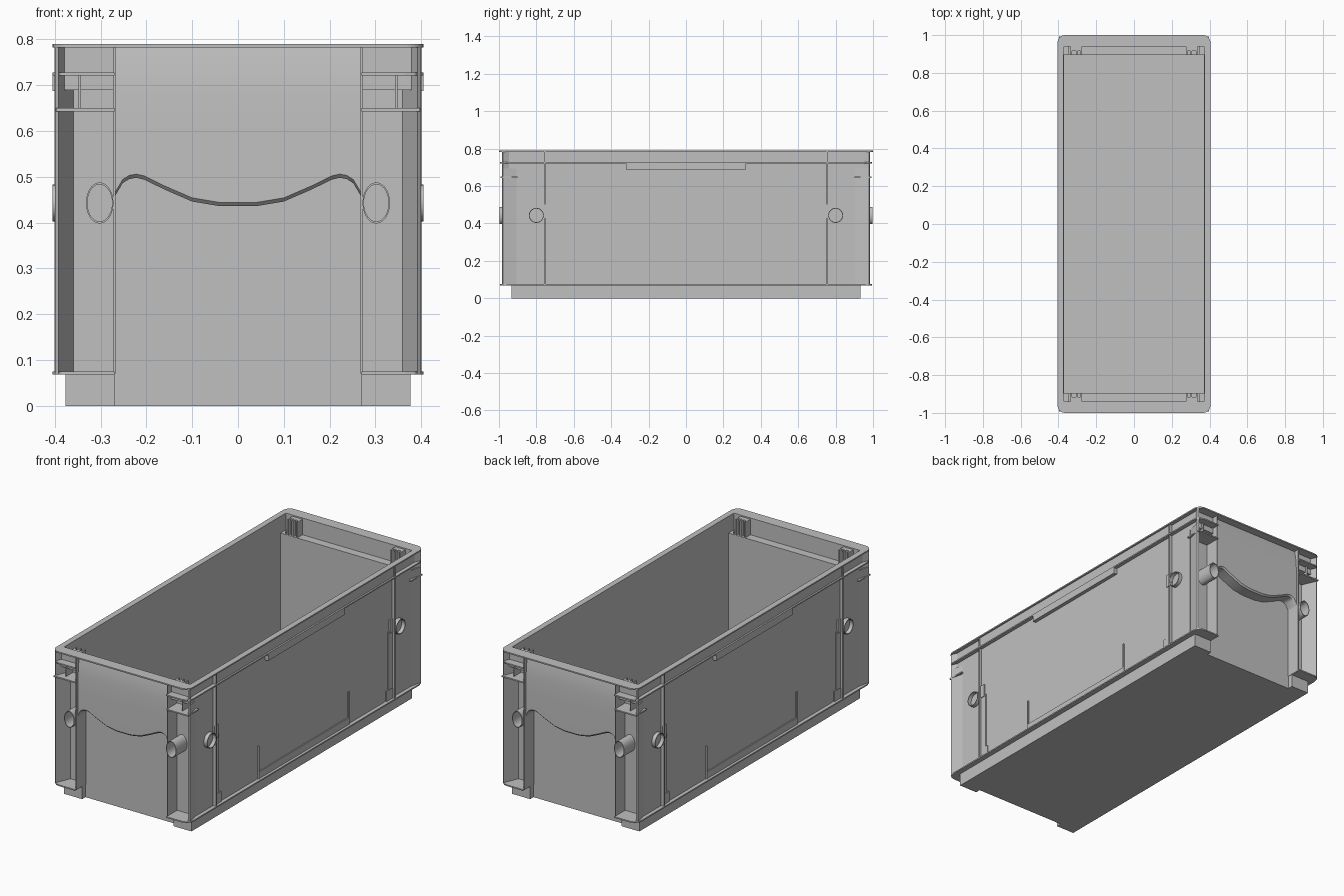
import bpy, bmesh, math

cube = bpy.data.objects.get("Cube")
if cube:
    bpy.data.objects.remove(cube, do_unlink=True)

# Single plastic colour
grey = bpy.data.materials.new("grey_plastic")
grey.use_nodes = True
COL = (0.53, 0.53, 0.53, 1)
grey.diffuse_color = COL
grey.node_tree.nodes["Principled BSDF"].inputs["Base Color"].default_value = COL


def finish(name, bm, mx=False, my=False, smooth=False):
    """Turn a bmesh into an object, mirrored across x and/or y."""
    bmesh.ops.recalc_face_normals(bm, faces=bm.faces)
    me = bpy.data.meshes.new(name)
    bm.to_mesh(me)
    bm.free()
    me.materials.append(grey)
    ob = bpy.data.objects.new(name, me)
    bpy.context.collection.objects.link(ob)
    if smooth:
        bpy.ops.object.select_all(action='DESELECT')
        ob.select_set(True)
        bpy.context.view_layer.objects.active = ob
        bpy.ops.object.shade_smooth_by_angle(angle=math.radians(35))
    if mx or my:
        m = ob.modifiers.new("Mirror", 'MIRROR')
        m.use_axis = (mx, my, False)
        m.use_mirror_merge = False
    return ob


def prism(name, pts, z0, z1, **kw):
    """Extrude an outline in the xy plane from z0 to z1."""
    bm = bmesh.new()
    lo = [bm.verts.new((x, y, z0)) for x, y in pts]
    hi = [bm.verts.new((x, y, z1)) for x, y in pts]
    n = len(pts)
    bm.faces.new(lo[::-1])
    bm.faces.new(hi)
    for i in range(n):
        j = (i + 1) % n
        bm.faces.new((lo[i], lo[j], hi[j], hi[i]))
    return finish(name, bm, **kw)


def box(name, x0, x1, y0, y1, z0, z1, **kw):
    return prism(name, [(x0, y0), (x1, y0), (x1, y1), (x0, y1)], z0, z1, **kw)


def loft(name, loops, closed, caps, **kw):
    """Bridge equal-length closed loops of points."""
    bm = bmesh.new()
    rows = [[bm.verts.new(p) for p in lp] for lp in loops]
    n = len(rows[0])
    for k in range(len(rows) if closed else len(rows) - 1):
        a, b = rows[k], rows[(k + 1) % len(rows)]
        for i in range(n):
            j = (i + 1) % n
            bm.faces.new((a[i], a[j], b[j], b[i]))
    if caps:
        bm.faces.new(rows[0])
        bm.faces.new(rows[-1])
    return finish(name, bm, **kw)


def round_rect(hx, hy, r, z, seg=6):
    pts = []
    for k, (sx, sy) in enumerate([(1, 1), (-1, 1), (-1, -1), (1, -1)]):
        for i in range(seg + 1):
            a = math.pi / 2 * (k + i / seg)
            pts.append((sx * (hx - r) + r * math.cos(a),
                        sy * (hy - r) + r * math.sin(a), z))
    return pts


# Base tray and feet
box("floor", -0.377, 0.377, -0.905, 0.905, 0, 0.02)
box("base_side", 0.370, 0.377, -0.905, 0.905, 0, 0.08, mx=True)
box("foot", 0.27, 0.377, 0.895, 0.933, 0, 0.07, mx=True, my=True)

# Walls, stepped out above an inner ledge at each end
box("side_wall", 0.374, 0.385, -0.905, 0.905, 0.07, 0.785, mx=True)
box("end_wall", -0.375, 0.375, 0.894, 0.905, 0, 0.70, my=True)
box("inner_ledge", -0.385, 0.385, 0.894, 0.955, 0.69, 0.70, my=True)
box("end_wall_upper", -0.385, 0.385, 0.939, 0.953, 0.69, 0.785, my=True)
box("side_wall_upper", 0.374, 0.385, 0.90, 0.95, 0.69, 0.785, mx=True, my=True)

# Ribbed stops on the inner ledge
box("ledge_stop", 0.275, 0.335, 0.915, 0.94, 0.70, 0.783, mx=True, my=True)
for x in (0.275, 0.30, 0.327):
    box("ledge_stop_rib", x, x + 0.008, 0.894, 0.916, 0.70, 0.783, mx=True, my=True)

# Top rim
loft("rim", [round_rect(0.405, 1.0, 0.04, 0.783), round_rect(0.405, 1.0, 0.04, 0.79),
             round_rect(0.374, 0.939, 0.006, 0.79), round_rect(0.374, 0.939, 0.006, 0.783)],
     True, False, smooth=True)


# Flanges that run down each side and wrap round the corners
def flange(name, z0, z1, inner_y):
    half = [(0.374, inner_y), (0.27, inner_y), (0.27, 0.995), (0.365, 0.995),
            (0.385, 0.99), (0.399, 0.976), (0.405, 0.955)]
    pts = half + [(x, -y) for x, y in reversed(half)]
    prism(name, pts, z0, z1, mx=True)


flange("upper_flange", 0.721, 0.728, 0.945)
flange("lower_flange", 0.068, 0.075, 0.90)
box("corner_shelf", 0.27, 0.398, 0.90, 0.992, 0.643, 0.650, mx=True, my=True)
box("rim_band", 0.384, 0.396, -0.76, 0.76, 0.728, 0.783, mx=True)

# Diagonal fins at the corners
prism("corner_fin", [(0.357, 0.90), (0.380, 0.89), (0.400, 0.978), (0.392, 0.985)],
      0.07, 0.695, mx=True, my=True)
prism("corner_fin_upper", [(0.375, 0.945), (0.380, 0.935), (0.400, 0.978), (0.392, 0.985)],
      0.69, 0.785, mx=True, my=True)
box("corner_web", 0.343, 0.348, 0.90, 0.965, 0.65, 0.721, mx=True, my=True)

# Upright plates beside the end panels
box("end_plate", 0.268, 0.273, 0.90, 0.985, 0.07, 0.695, mx=True, my=True)
box("end_plate_upper", 0.268, 0.273, 0.945, 0.985, 0.69, 0.785, mx=True, my=True)

# Apron with a wavy lower edge on each end
wave = [(0, 0.436), (0.04, 0.436), (0.10, 0.446), (0.16, 0.472), (0.205, 0.494),
        (0.222, 0.498), (0.238, 0.495), (0.252, 0.486), (0.269, 0.457)]
wave = [(-x, z) for x, z in reversed(wave[1:])] + wave
sections = []
for x, w in wave:
    prof = [(0.957, 0.784), (0.966, 0.74), (0.971, 0.68), (0.973, 0.60), (0.973, w + 0.008),
            (0.965, w), (0.90, w), (0.90, 0.69), (0.95, 0.69), (0.95, 0.784)]
    sections.append([(x, y, z) for y, z in prof])
loft("end_apron", sections, False, True, my=True, smooth=True)


# Hollow round sockets, along x or y
def socket(name, centre, ra, rz, start, end, axis):
    loops = []
    for d, k in ((start, 1), (end, 1), (end, 0.9), (start, 0.9)):
        lp = []
        for i in range(28):
            t = 2 * math.pi * i / 28
            a, z = centre + ra * k * math.cos(t), 0.443 + rz * k * math.sin(t)
            lp.append((a, d, z) if axis == 'y' else (d, a, z))
        loops.append(lp)
    loft(name, loops, True, False, mx=True, my=True, smooth=True)


socket("end_socket", 0.302, 0.030, 0.045, 0.90, 0.998, 'y')
socket("side_socket", 0.80, 0.040, 0.040, 0.38, 0.405, 'x')

# Long side ribs, pads and grip strip
box("side_rib", 0.38, 0.401, 0.752, 0.760, 0.07, 0.785, mx=True, my=True)
box("side_pad", 0.384, 0.389, 0.715, 0.755, 0.07, 0.44, mx=True, my=True)
box("side_pad_foot", 0.384, 0.391, 0.700, 0.755, 0.07, 0.13, mx=True, my=True)
box("side_pad_cap", 0.384, 0.393, 0.725, 0.765, 0.43, 0.50, mx=True, my=True)
box("lower_strip", 0.384, 0.391, -0.385, 0.385, 0.07, 0.112, mx=True)
box("strip_rib", 0.384, 0.392, 0.377, 0.383, 0.07, 0.25, mx=True, my=True)
box("grip_strip", 0.384, 0.405, -0.322, 0.322, 0.688, 0.722, mx=True)
